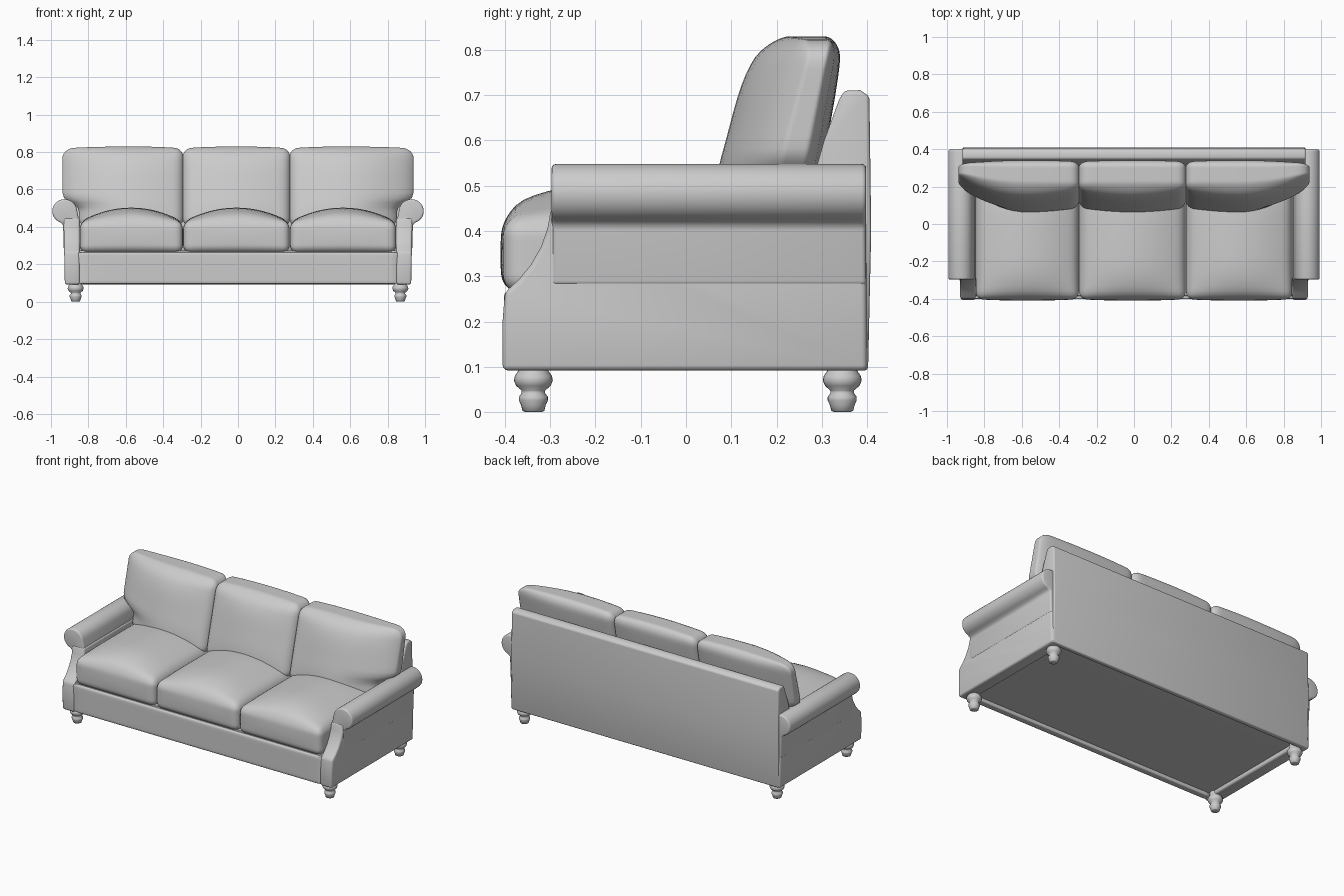
import bpy, bmesh, math
from mathutils import Vector

if "Cube" in bpy.data.objects:
    bpy.data.objects.remove(bpy.data.objects["Cube"])

fabric = bpy.data.materials.new("light grey")
fabric.diffuse_color = (0.6, 0.6, 0.6, 1)
fabric.use_nodes = True
fabric.node_tree.nodes["Principled BSDF"].inputs["Base Color"].default_value = fabric.diffuse_color


def finish(name, bm, angle=40):
    bmesh.ops.recalc_face_normals(bm, faces=bm.faces[:])
    me = bpy.data.meshes.new(name)
    bm.to_mesh(me)
    bm.free()
    me.materials.append(fabric)
    ob = bpy.data.objects.new(name, me)
    bpy.context.collection.objects.link(ob)
    bpy.ops.object.select_all(action='DESELECT')
    ob.select_set(True)
    bpy.context.view_layer.objects.active = ob
    bpy.ops.object.shade_smooth_by_angle(angle=math.radians(angle))
    return ob


def prism(name, pts, place, a, b, bevel):
    """Extrude a 2D outline from a to b; place(p, q, depth) gives the 3D point."""
    bm = bmesh.new()
    ends = [[bm.verts.new(place(p, q, d)) for p, q in pts] for d in (a, b)]
    n = len(pts)
    for ring in ends:
        bm.faces.new(ring)
    for i in range(n):
        j = (i + 1) % n
        bm.faces.new((ends[0][i], ends[0][j], ends[1][j], ends[1][i]))
    bmesh.ops.recalc_face_normals(bm, faces=bm.faces[:])
    sharp = [e for e in bm.edges if e.calc_face_angle(0) > math.radians(40)]
    bmesh.ops.bevel(bm, geom=sharp, offset=bevel, segments=3, profile=0.5,
                    affect='EDGES', clamp_overlap=True)
    return finish(name, bm)


def soft_box(name, lo, hi, r, deform=None, cuts=23):
    """Rounded box with dense corners; deform(p, u, v, w) reshapes it."""
    lo, hi = Vector(lo), Vector(hi)
    mid, half = (lo + hi) / 2, (hi - lo) / 2
    bm = bmesh.new()
    bmesh.ops.create_cube(bm, size=2)
    bmesh.ops.subdivide_edges(bm, edges=bm.edges[:], cuts=cuts, use_grid_fill=True)
    for vert in bm.verts:
        p = Vector([math.sin(c * math.pi / 2) * h for c, h in zip(vert.co, half)])
        core = Vector([max(-(h - r), min(h - r, c)) for c, h in zip(p, half)])
        d = p - core
        p = core + d.normalized() * r if d.length > 1e-6 else p
        u, v, w = (c / h for c, h in zip(p, half))
        p = p + mid
        vert.co = deform(p, u, v, w) if deform else p
    return finish(name, bm, 60)


def lathe(name, profile, x, y, sides=24):
    bm = bmesh.new()
    rings = [[bm.verts.new((x + r * math.cos(2 * math.pi * k / sides),
                            y + r * math.sin(2 * math.pi * k / sides), z))
              for k in range(sides)] for r, z in profile]
    for a, b in zip(rings, rings[1:]):
        for k in range(sides):
            j = (k + 1) % sides
            bm.faces.new((a[k], a[j], b[j], b[k]))
    bm.faces.new(rings[0])
    bm.faces.new(rings[-1])
    return finish(name, bm, 50)


def smooth(t):
    t = max(0, min(1, t))
    return t * t * (3 - 2 * t)


# base: front rail and recessed deck
soft_box("front_rail", (-0.855, -0.402, 0.095), (0.855, -0.36, 0.265), 0.008, cuts=9)
soft_box("deck", (-0.86, -0.385, 0.115), (0.86, 0.375, 0.275), 0.005, cuts=5)

# back panel, side profile (y, z)
back = [(0.37, 0.092), (0.37, 0.14), (0.27, 0.3), (0.27, 0.48), (0.305, 0.6), (0.338, 0.69),
        (0.35, 0.71), (0.385, 0.711), (0.405, 0.697), (0.409, 0.4), (0.402, 0.092)]
prism("back_panel", back, lambda p, q, d: (d, p, q), -0.917, 0.917, 0.008)

# arms: lower panel with swept front, and rolled top
panel = [(-0.405, 0.092), (-0.405, 0.2), (-0.4, 0.265), (-0.37, 0.292), (-0.343, 0.325),
         (-0.32, 0.365), (-0.306, 0.405), (-0.298, 0.45), (0.397, 0.45), (0.4, 0.092)]
arc = [(0.927 + 0.066 * math.cos(math.radians(a)), 0.484 + 0.064 * math.sin(math.radians(a)))
       for a in range(170, -80, -10)]
roll = [(0.846, 0.28), (0.846, 0.40), (0.851, 0.44)] + arc + [(0.935, 0.412), (0.932, 0.28)]
for s, side in ((-1, "left"), (1, "right")):
    # the panel narrows slightly towards the floor
    prism(side + "_arm_panel", panel,
          lambda p, q, d: (s * (d - (0.45 - q) * 0.02 * (d > 0.9)), p, q), 0.846, 0.933, 0.012)
    prism(side + "_arm_roll", roll, lambda p, q, d: (s * p, d, q), -0.297, 0.398, 0.01)

# turned legs
turned = [(0.018, 0), (0.024, 0.003), (0.027, 0.015), (0.032, 0.026), (0.032, 0.034),
          (0.026, 0.042), (0.026, 0.048), (0.038, 0.058), (0.043, 0.07), (0.041, 0.08),
          (0.034, 0.09), (0.03, 0.1), (0.03, 0.12)]
for s, side in ((-1, "left"), (1, "right")):
    lathe(side + "_front_leg", turned, s * 0.868, -0.337)
    lathe(side + "_back_leg", turned, s * 0.868, 0.345)


# seat cushions with crowned tops
def seat_shape(p, u, v, w):
    edge = max(0, 1 - u * u)
    if w > 0:
        p.z += 0.06 * w * edge * max(0, 1 - abs(v) ** 4) + 0.015 * w * edge
    if v < 0:
        p.y -= 0.008 * -v * edge * (1 - w * w)
    return p


spans = (("left", -0.846, -0.295, -1), ("middle", -0.293, 0.276, 0), ("right", 0.278, 0.846, 1))
for side, x0, x1, s in spans:
    soft_box(side + "_seat_cushion", (x0, -0.402, 0.262), (x1, 0.26, 0.428), 0.04, seat_shape)


# back cushions: leaning, thicker at the bottom, outer ones spread over the arms
def back_shape(s):
    def shape(p, u, v, w):
        t = (p.z - 0.40) / 0.42
        bulge = max(0, 1 - u * u) * max(0, 1 - w ** 4)
        outer = max(0, u * s)
        front = 0.075 + 0.115 * t - 0.042 * bulge + 0.075 * outer ** 2
        rear = 0.265 + 0.078 * t + 0.01 * bulge - 0.012 * outer ** 2
        p.y = front + (rear - front) * (v + 1) / 2
        if s:
            p.x += s * 0.088 * smooth((p.z - 0.49) / 0.08) * outer
        p.z += 0.01 * max(0, w) * (1 - u * u)
        return p
    return shape


for side, x0, x1, s in spans:
    soft_box(side + "_back_cushion", (x0 - 0.004, 0.07, 0.40), (x1 + 0.004, 0.27, 0.82),
             0.05, back_shape(s))
